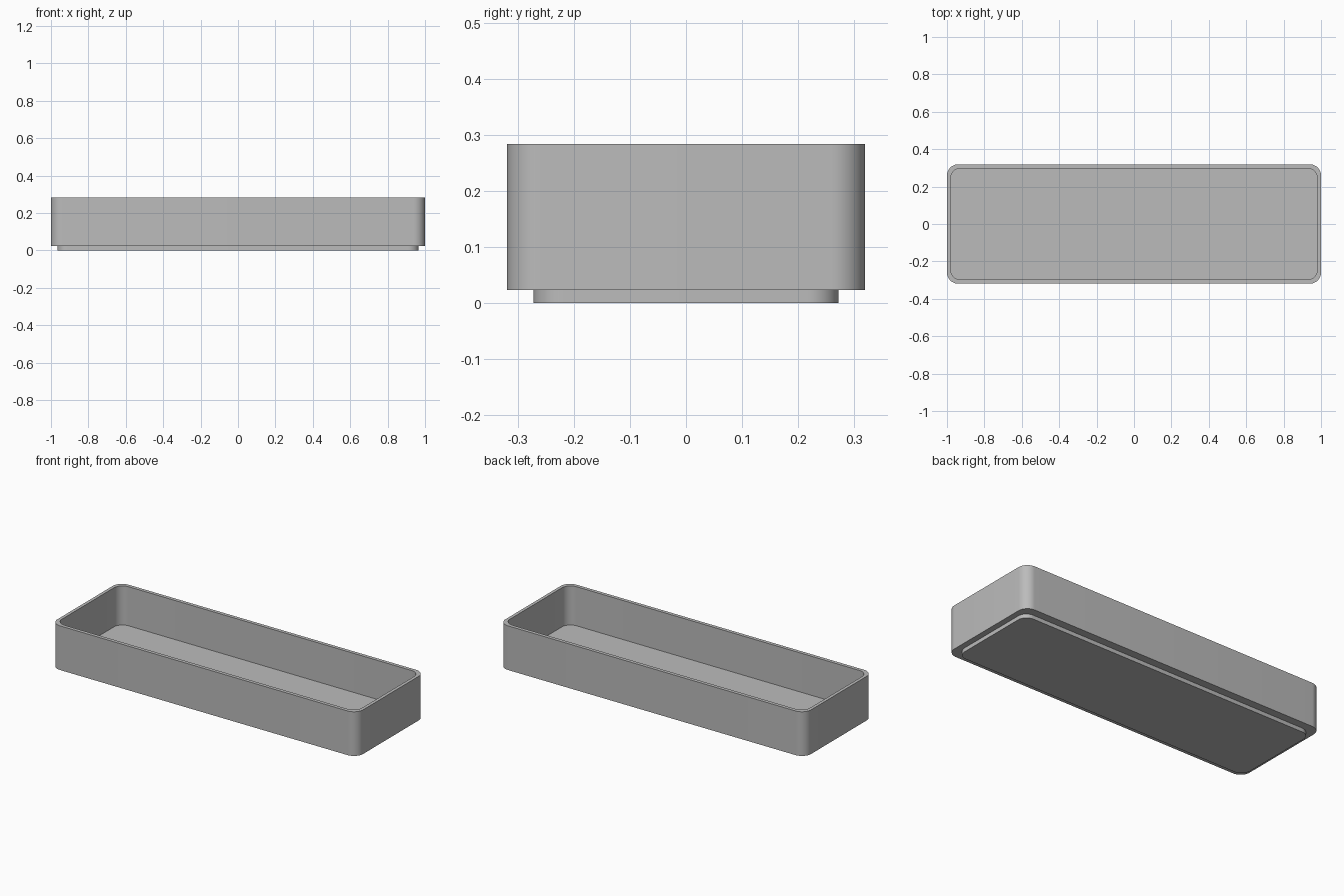
import bpy, bmesh, math

cube = bpy.data.objects.get("Cube")
if cube:
    bpy.data.objects.remove(cube, do_unlink=True)

# Single plain grey
grey = bpy.data.materials.new("plain grey")
grey.use_nodes = True
colour = (0.50, 0.50, 0.50, 1)
grey.diffuse_color = colour
grey.node_tree.nodes["Principled BSDF"].inputs["Base Color"].default_value = colour


def rounded_loop(bm, half_x, half_y, radius, z, steps=12):
    """Ring of vertices around a rounded rectangle."""
    ring = []
    for corner, (sx, sy) in enumerate([(1, 1), (-1, 1), (-1, -1), (1, -1)]):
        for i in range(steps + 1):
            a = (corner + i / steps) * math.pi / 2
            ring.append(bm.verts.new((sx * (half_x - radius) + radius * math.cos(a),
                                      sy * (half_y - radius) + radius * math.sin(a), z)))
    return ring


# Section from the underside, up the outside, over the rim, down to the floor
foot = (0.966, 0.272, 0.055)
outer = (1.0, 0.319, 0.06)
inner = (0.981, 0.298, 0.055)
section = [(foot, 0), (foot, 0.023), (outer, 0.023),
           (outer, 0.284), (inner, 0.284), (inner, 0.053)]

bm = bmesh.new()
rings = [rounded_loop(bm, *size, z) for size, z in section]
for low, high in zip(rings, rings[1:]):
    for i in range(len(low)):
        j = (i + 1) % len(low)
        bm.faces.new((low[i], low[j], high[j], high[i]))

# Underside and inside floor
bm.faces.new(rings[0][::-1])
bm.faces.new(rings[-1])

mesh = bpy.data.meshes.new("tray")
bm.to_mesh(mesh)
bm.free()
mesh.materials.append(grey)
tray = bpy.data.objects.new("tray", mesh)
bpy.context.collection.objects.link(tray)

# Smooth corners, crisp edges
bpy.ops.object.select_all(action="DESELECT")
tray.select_set(True)
bpy.context.view_layer.objects.active = tray
bpy.ops.object.shade_smooth_by_angle(angle=math.radians(30))
